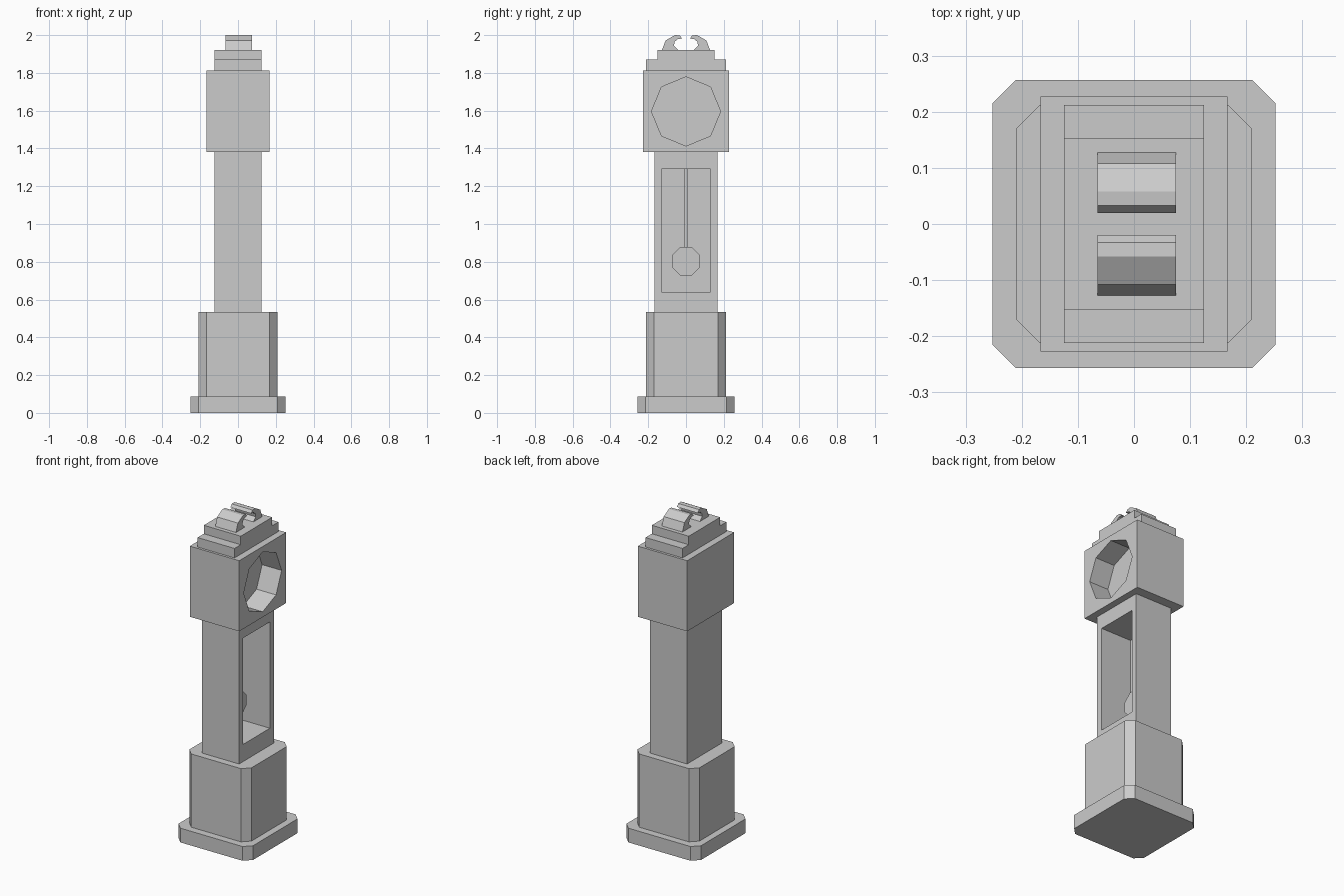
import bpy, bmesh, math
from mathutils import Vector

cube = bpy.data.objects.get("Cube")
if cube:
    bpy.data.objects.remove(cube, do_unlink=True)

grey = bpy.data.materials.new("plain_grey")
grey.use_nodes = True
colour = (0.6, 0.6, 0.6, 1)
grey.diffuse_color = colour
grey.node_tree.nodes["Principled BSDF"].inputs["Base Color"].default_value = colour


def prism(name, points, low, high, axis="Z"):
    """Extrude a 2D outline along Z (points are x, y) or X (points are y, z)."""
    def place(p, h):
        return Vector((p[0], p[1], h)) if axis == "Z" else Vector((h, p[0], p[1]))
    bm = bmesh.new()
    bottom = [bm.verts.new(place(p, low)) for p in points]
    top = [bm.verts.new(place(p, high)) for p in points]
    bm.faces.new(bottom)
    bm.faces.new(top)
    for i in range(len(points)):
        j = (i + 1) % len(points)
        bm.faces.new((bottom[i], bottom[j], top[j], top[i]))
    bmesh.ops.recalc_face_normals(bm, faces=bm.faces)
    mesh = bpy.data.meshes.new(name)
    bm.to_mesh(mesh)
    bm.free()
    mesh.materials.append(grey)
    obj = bpy.data.objects.new(name, mesh)
    bpy.context.collection.objects.link(obj)
    return obj


def rectangle(a, b, ca=0, cb=0):
    return [(ca - a, cb - b), (ca + a, cb - b), (ca + a, cb + b), (ca - a, cb + b)]


def chamfered(a, b, c):
    return [(a - c, -b), (a, c - b), (a, b - c), (a - c, b),
            (c - a, b), (-a, b - c), (-a, c - b), (c - a, -b)]


def octagon(radius, z, turn=0):
    angles = [turn + i * math.pi / 4 for i in range(8)]
    return [(radius * math.cos(t), z + radius * math.sin(t)) for t in angles]


def carve(obj, cutter):
    """Cut a recess and discard the cutter."""
    cutter.hide_render = True
    mod = obj.modifiers.new("recess", "BOOLEAN")
    mod.operation = "DIFFERENCE"
    mod.solver = "EXACT"
    mod.object = cutter
    bpy.context.view_layer.objects.active = obj
    bpy.ops.object.modifier_apply(modifier=mod.name)
    bpy.data.objects.remove(cutter, do_unlink=True)


# Foot and plinth with cut corners
prism("foot", chamfered(0.252, 0.257, 0.042), 0, 0.087)
prism("plinth", chamfered(0.21, 0.212, 0.042), 0.087, 0.535)

# Trunk with the tall pendulum window
trunk = prism("trunk", rectangle(0.125, 0.168), 0.535, 1.38)
carve(trunk, prism("window_cutter", rectangle(0.13, 0.325, 0, 0.965), -0.085, 0.2, "X"))

# Pendulum
prism("pendulum_bob", octagon(0.081, 0.803, math.pi / 8), -0.035, 0.005, "X")
prism("pendulum_rod", rectangle(0.008, 0.21, 0, 1.085), -0.023, -0.007, "X")

# Head with the octagonal dial recess
head = prism("head", rectangle(0.167, 0.227), 1.38, 1.812)
carve(head, prism("dial_cutter", octagon(0.183, 1.596), 0.035, 0.3, "X"))

# Stepped crown
prism("crown_lower_step", rectangle(0.125, 0.212), 1.812, 1.87)
prism("crown_upper_step", rectangle(0.125, 0.152), 1.87, 1.922)

# Mirrored scrolls on top
scroll = [(0.127, 1.922), (0.108, 1.972), (0.058, 2.0), (0.033, 1.998), (0.02, 1.982),
          (0.045, 1.978), (0.06, 1.965), (0.064, 1.945), (0.042, 1.922)]
for side, name in ((1, "back_scroll"), (-1, "front_scroll")):
    prism(name, [(side * y, z) for y, z in scroll], -0.065, 0.075, "X")
